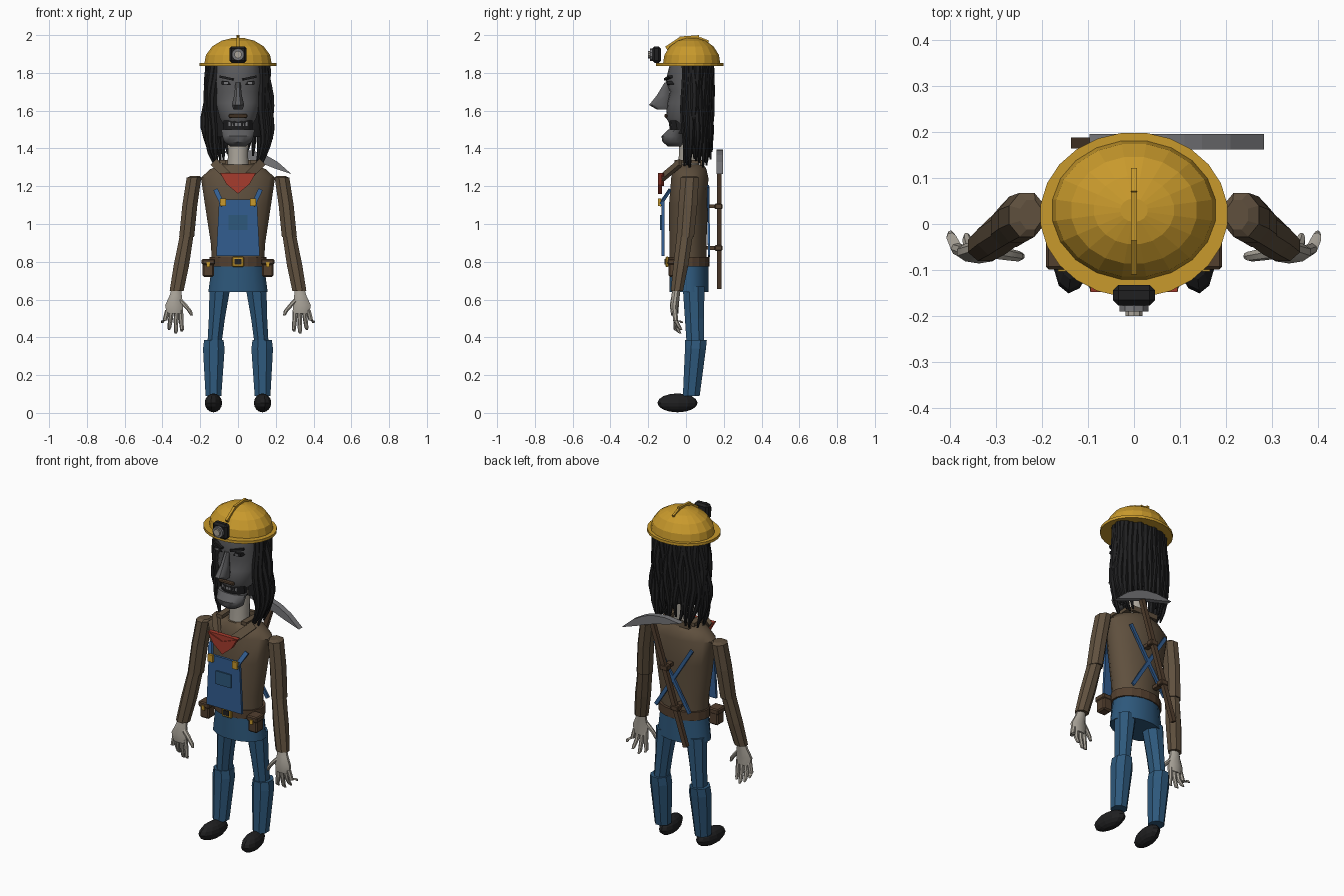
import bpy, bmesh, math, random
from mathutils import Vector, Matrix

if "Cube" in bpy.data.objects:
    bpy.data.objects.remove(bpy.data.objects["Cube"])
random.seed(4)


def material(name, r, g, b):
    m = bpy.data.materials.new(name)
    m.use_nodes = True
    m.diffuse_color = (r, g, b, 1)
    bsdf = m.node_tree.nodes["Principled BSDF"]
    bsdf.inputs["Base Color"].default_value = (r, g, b, 1)
    bsdf.inputs["Roughness"].default_value = 0.8
    return m


YELLOW = material("helmet yellow", .58, .32, .025)
TUNIC = material("tunic brown", .115, .08, .048)
LEATHER = material("leather brown", .085, .05, .028)
BLUE = material("trouser blue", .027, .098, .2)
BIB = material("bib blue", .032, .11, .28)
SKIN = material("pale skin", .4, .37, .32)
FACE = material("grey face", .11, .11, .115)
BLACK = material("black", .014, .014, .015)
RED = material("scarf red", .38, .045, .026)
METAL = material("steel grey", .18, .18, .19)


def finish(name, bm, mat, smooth=False):
    bmesh.ops.recalc_face_normals(bm, faces=bm.faces)
    me = bpy.data.meshes.new(name)
    bm.to_mesh(me)
    bm.free()
    me.materials.append(mat)
    ob = bpy.data.objects.new(name, me)
    bpy.context.collection.objects.link(ob)
    if smooth:
        bpy.ops.object.select_all(action='DESELECT')
        ob.select_set(True)
        bpy.context.view_layer.objects.active = ob
        bpy.ops.object.shade_smooth_by_angle(angle=math.radians(40))
    return ob


def loft(name, rings, mat, n=8, smooth=False):
    """Skin over horizontal elliptical rings given as (x, y, z, rx, ry)."""
    bm = bmesh.new()
    loops = []
    for x, y, z, rx, ry in rings:
        angles = [2 * math.pi * (i + .5) / n for i in range(n)]
        loops.append([bm.verts.new((x + rx * math.cos(a), y + ry * math.sin(a), z)) for a in angles])
    for a, b in zip(loops, loops[1:]):
        for i in range(n):
            j = (i + 1) % n
            bm.faces.new((a[i], a[j], b[j], b[i]))
    bm.faces.new(loops[0])
    bm.faces.new(loops[-1])
    return finish(name, bm, mat, smooth)


def box(name, centre, size, mat, bevel=0):
    bm = bmesh.new()
    bmesh.ops.create_cube(bm, size=1, matrix=Matrix.Translation(centre) @ Matrix.Diagonal((*size, 1)))
    if bevel:
        bmesh.ops.bevel(bm, geom=bm.edges[:], offset=bevel, segments=1, affect='EDGES')
    return finish(name, bm, mat)


def bar(name, a, b, width, depth, mat):
    """Flat bar between two points."""
    a, b = Vector(a), Vector(b)
    d = b - a
    z = d.normalized()
    x = Vector((0, 1, 0)).cross(z).normalized()
    rot = Matrix((x, z.cross(x), z)).transposed().to_4x4()
    bm = bmesh.new()
    bmesh.ops.create_cube(bm, size=1, matrix=Matrix.Translation((a + b) / 2) @ rot
                          @ Matrix.Diagonal((width, depth, d.length, 1)))
    return finish(name, bm, mat)


def plate(name, outline, y, thick, mat):
    """Outline in x and z, extruded backwards from y."""
    bm = bmesh.new()
    front = bm.faces.new([bm.verts.new((x, y, z)) for x, z in outline])
    geo = bmesh.ops.extrude_face_region(bm, geom=[front])["geom"]
    bmesh.ops.translate(bm, vec=(0, thick, 0), verts=[v for v in geo if isinstance(v, bmesh.types.BMVert)])
    if front.is_valid and len(front.edges[0].link_faces) < 2:
        pass
    else:
        bm.faces.ensure_lookup_table()
    return finish(name, bm, mat)


# helmet
loft("helmet_brim", [(0, .02, 1.836, .205, .18), (0, .02, 1.852, .205, .18)], YELLOW, 24)
loft("helmet_dome", [(0, .03, z, r, r * .85) for z, r in
     ((1.85, .18), (1.895, .172), (1.94, .138), (1.97, .088), (1.985, .03))], YELLOW, 20)
bar("helmet_ridge_front", (0, -.105, 1.93), (0, -.03, 1.98), .014, .02, YELLOW)
bar("helmet_ridge_top", (0, -.035, 1.982), (0, .07, 1.99), .014, .02, YELLOW)
bar("helmet_ridge_back", (0, .07, 1.985), (0, .12, 1.965), .012, .012, YELLOW)
box("lamp_body", (0, -.155, 1.897), (.092, .045, .088), BLACK, .012)
for part, r, y, mat in (("rim", .033, -.183, METAL), ("lens", .02, -.192, SKIN)):
    bm = bmesh.new()
    bmesh.ops.create_cone(bm, cap_ends=True, segments=10, radius1=r, radius2=r, depth=.016,
                          matrix=Matrix.Translation((0, y, 1.897)) @ Matrix.Rotation(math.pi / 2, 4, 'X'))
    finish("lamp_" + part, bm, mat)

# head: (z, half width, front, back)
head = ((1.53, .08, -.085, .08), (1.56, .098, -.105, .1), (1.64, .118, -.1, .12), (1.70, .12, -.085, .12),
        (1.755, .122, -.108, .12), (1.85, .12, -.085, .12))
loft("head", [(0, (f + b) / 2, z, w, (b - f) / 2) for z, w, f, b in head], FACE, 18, True)
loft("nose", [(0, -.125, 1.605, .025, .03), (0, -.143, 1.63, .036, .057), (0, -.122, 1.68, .022, .036),
              (0, -.1, 1.75, .014, .014)], FACE, 8, True)
loft("jaw", [(0, -.05, 1.41, .04, .045), (0, -.065, 1.435, .075, .06), (0, -.07, 1.465, .085, .06),
             (0, -.05, 1.5, .09, .045)], FACE, 14, True)
loft("mouth", [(0, -.03, 1.48, .078, .055), (0, -.04, 1.55, .08, .055)], BLACK, 12)
for i in range(6):
    box("tooth", (-.045 + i * .018, -.088 + abs(i - 2.5) * .004, 1.53), (.012, .01, .02), METAL)
box("moustache", (0, -.106, 1.572), (.1, .016, .02), LEATHER, .005)
for s in (-1, 1):
    plate("eye_socket", [(s * x, z) for x, z in ((.035, 1.735), (.09, 1.74), (.085, 1.757), (.05, 1.757))],
          -.1, .05, BLACK)
    box("eye", (s * .063, -.1, 1.746), (.02, .008, .012), METAL)
    bar("brow", (s * .025, -.107, 1.765), (s * .095, -.082, 1.78), .012, .02, BLACK)

# hair
loft("hair_core", [(0, .07, 1.46, .12, .06), (0, .07, 1.6, .145, .07), (0, .065, 1.845, .145, .075)], BLACK, 14, True)
strands = 23
for i in range(strands):
    a = math.radians(-38 + 256 * i / (strands - 1))
    side = abs(math.cos(a))
    tip = 1.36 - .05 * side + random.uniform(-.03, .04)
    phase = random.uniform(0, 6)
    rings = []
    for k in range(10):
        t = k / 9
        z = 1.85 + (tip - 1.85) * t
        swell = 1 + .2 * side * math.sin(math.pi * t ** 1.6) - .16 * t ** 4
        wave = .008 * math.sin(t * 9 + phase)
        r = .021 * (1 - .75 * t ** 4)
        rings.append((.148 * math.cos(a) * swell + wave,
                      .045 + .082 * math.sin(a) * (1 + .05 * t) + wave * .6, z, r, r))
    loft("hair_strand", rings, BLACK, 7, True)

# torso, neck and collar
loft("neck", [(0, .01, 1.24, .065, .06), (0, .015, 1.36, .055, .055), (0, .02, 1.54, .06, .06)], SKIN, 12, True)
loft("tunic", [(0, .01, .79, .14, .1), (0, .01, .9, .147, .1), (0, .013, 1.1, .178, .105),
               (0, .02, 1.245, .2, .1), (0, .02, 1.29, .15, .09), (0, .02, 1.315, .085, .075)], TUNIC, 16, True)
for s in (-1, 1):
    bar("collar_flap", (s * .125, -.03, 1.325), (s * .045, -.125, 1.245), .045, .02, TUNIC)
    bar("collar_side", (s * .08, -.06, 1.33), (s * .085, .07, 1.33), .02, .035, TUNIC)
bar("collar_back", (-.085, .085, 1.325), (.085, .085, 1.325), .03, .02, TUNIC)
plate("scarf_left", [(0, 1.235), (.095, 1.27), (.06, 1.21), (0, 1.16)], -.148, .022, RED)
plate("scarf_right", [(0, 1.235), (-.095, 1.27), (-.06, 1.21), (0, 1.16)], -.148, .022, RED)
plate("scarf_fold", [(-.095, 1.27), (.095, 1.27), (0, 1.2)], -.142, .025, RED)

# overalls
plate("bib", [(-.115, .83), (.115, .83), (.1, 1.13), (-.1, 1.13)], -.13, .015, BIB)
box("bib_pocket", (0, -.133, 1.008), (.1, .009, .078), BLUE)
loft("hips", [(0, .015, .64, .16, .105), (0, .015, .79, .14, .105)], BLUE, 16, True)
for s in (-1, 1):
    bar("front_strap", (s * .08, -.14, 1.1), (s * .118, -.085, 1.18), .024, .014, BIB)
    box("strap_buckle", (s * .08, -.14, 1.115), (.032, .014, .042), YELLOW)
    bar("back_strap", (s * .12, .117, 1.2), (-s * .11, .122, .83), .02, .012, BIB)

# belt and pouches
loft("belt", [(0, .015, .775, .152, .11), (0, .015, .825, .152, .11)], LEATHER, 18)
box("belt_buckle", (0, -.1, .8), (.062, .016, .054), YELLOW, .004)
box("buckle_centre", (0, -.109, .8), (.036, .008, .03), BLACK)
for s in (-1, 1):
    box("pouch", (s * .157, -.06, .762), (.06, .065, .085), LEATHER, .008)
    box("pouch_flap", (s * .157, -.062, .8), (.07, .074, .032), LEATHER, .006)
    box("pouch_clasp", (s * .157, -.1, .785), (.018, .008, .026), YELLOW)

# limbs
for s in (-1, 1):
    loft("upper_arm", [(s * .272, -.004, .93, .043, .05), (s * .255, .01, 1.1, .043, .054),
                       (s * .233, .02, 1.245, .042, .052), (s * .225, .02, 1.255, .025, .035)], TUNIC)
    loft("forearm", [(s * .325, -.048, .645, .04, .035), (s * .3, -.028, .78, .044, .043),
                     (s * .27, -.005, .95, .039, .046)], TUNIC)
    loft("palm", [(s * .335, -.06, .525, .045, .02), (s * .338, -.062, .57, .05, .024),
                  (s * .33, -.055, .62, .034, .022), (s * .325, -.05, .66, .027, .022)], SKIN, 10, True)
    for x0, x1, z1, y1 in ((.303, .298, .43, -.045), (.325, .33, .42, -.03),
                           (.35, .365, .44, -.025), (.372, .4, .475, -.02)):
        loft("finger", [(s * x1, y1, z1, .006, .006), (s * (x1 - .002), y1 - .01, z1 + .012, .011, .011),
                        (s * (x0 * .5 + x1 * .5), -.055, .49, .013, .013), (s * x0, -.06, .545, .014, .015)],
             SKIN, 7, True)
    loft("thumb", [(s * .245, -.07, .515, .007, .008), (s * .255, -.07, .54, .013, .012),
                   (s * .285, -.065, .575, .016, .014), (s * .315, -.06, .605, .018, .015)], SKIN, 7, True)
    loft("thigh", [(s * .125, .05, .36, .04, .05), (s * .112, .045, .5, .046, .055),
                   (s * .095, .04, .67, .06, .062)], BLUE)
    loft("shin", [(s * .13, .028, .09, .045, .048), (s * .128, .05, .34, .062, .06),
                  (s * .128, .053, .387, .055, .062)], BLUE)
    bm = bmesh.new()
    bmesh.ops.create_uvsphere(bm, u_segments=12, v_segments=8, radius=1, matrix=Matrix.Translation(
        (s * .13, -.045, .053)) @ Matrix.Rotation(s * .12, 4, 'Z') @ Matrix.Diagonal((.046, .107, .05, 1)))
    finish("boot", bm, BLACK)

# pickaxe on the back
bar("pick_handle", (-.125, .177, .66), (.105, .177, 1.37), .026, .024, LEATHER)
for t in (.3, .61):
    p = Vector((-.125, .172, .66)).lerp(Vector((.105, .172, 1.37)), t)
    box("pick_clip", p, (.05, .04, .03), LEATHER, .004)
    bar("clip_strap", p, p + Vector((0, -.07, 0.001)), .03, .02, LEATHER)
half = [(0, .035), (.04, .033), (.11, .018), (.2, -.022), (.1, -.02), (.035, -.015), (0, -.015)]
outline = half + [(-u, v) for u, v in reversed(half[1:-1])]
plate("pick_head", [(.1 + .95 * u + .3 * v, 1.345 - .3 * u + .95 * v) for u, v in outline], .162, .034, METAL)
